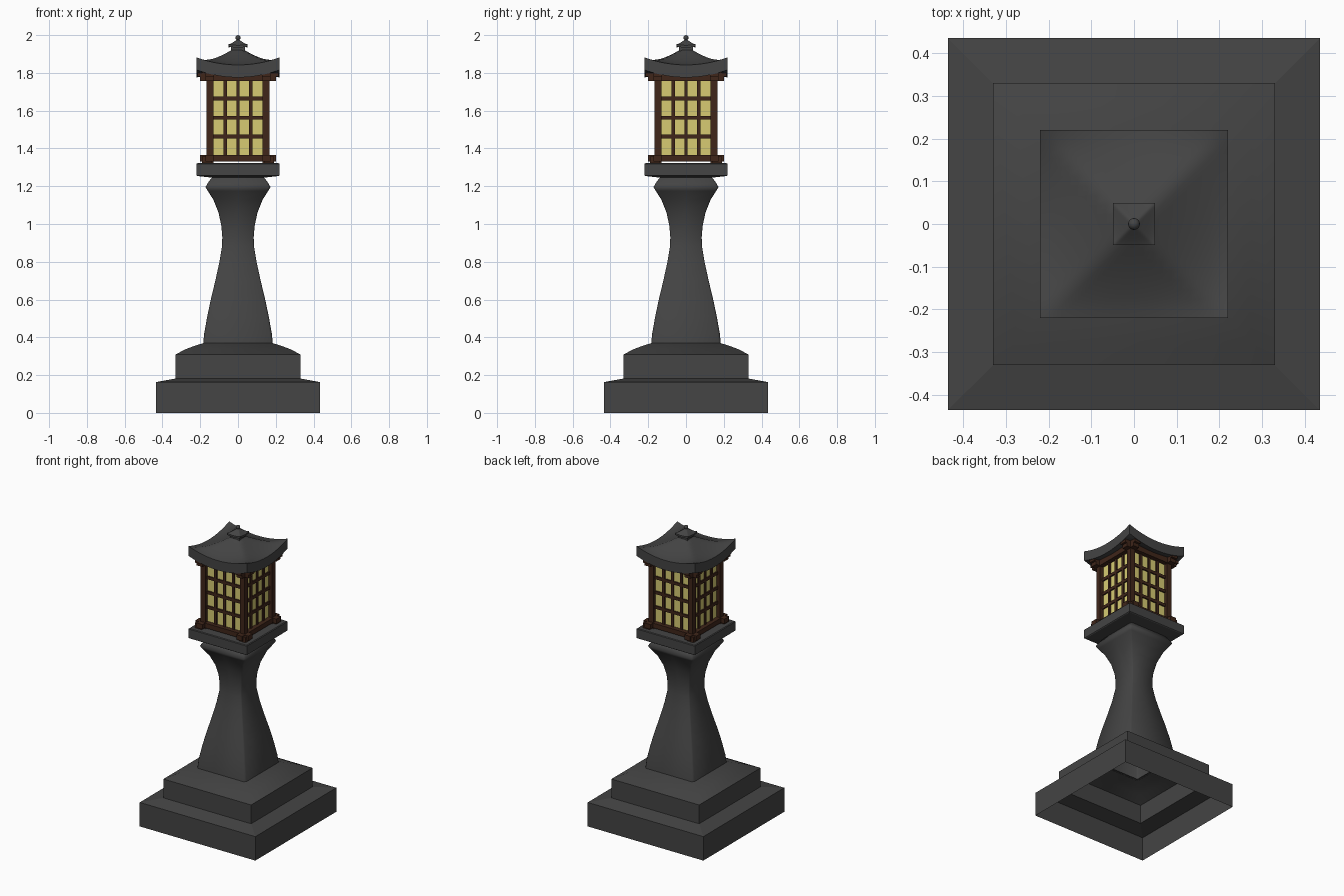
import bpy, bmesh
from math import radians, pi
from mathutils import Matrix, Vector

cube = bpy.data.objects.get("Cube")
if cube:
    bpy.data.objects.remove(cube, do_unlink=True)


def material(name, rgb):
    m = bpy.data.materials.new(name)
    m.use_nodes = True
    m.diffuse_color = (*rgb, 1)
    m.node_tree.nodes["Principled BSDF"].inputs["Base Color"].default_value = (*rgb, 1)
    return m


STONE = material("dark stone", (0.058, 0.058, 0.058))
WOOD = material("dark brown wood", (0.05, 0.019, 0.010))
GLOW = material("warm paper yellow", (0.68, 0.60, 0.17))


def finish(bm, name, mat, smooth=None):
    mesh = bpy.data.meshes.new(name)
    bm.to_mesh(mesh)
    bm.free()
    mesh.materials.append(mat)
    if smooth:
        mesh.shade_smooth()
        mesh.set_sharp_from_angle(angle=radians(smooth))
    ob = bpy.data.objects.new(name, mesh)
    bpy.context.collection.objects.link(ob)
    return ob


def square_loft(name, profile, mat, ts=(-1,), smooth=None, close=False):
    """Stack square rings; profile holds (half width, height), ts the points along each side."""
    bm = bmesh.new()
    rings = []
    for w, z in profile:
        ring = []
        for k in range(4):
            turn = Matrix.Rotation(k * pi / 2, 3, 'Z')
            ring += [bm.verts.new(turn @ Vector((t * w, -w, z))) for t in ts]
        rings.append(ring)
    n = len(rings[0])
    for a, b in zip(rings, rings[1:]):
        for i in range(n):
            j = (i + 1) % n
            bm.faces.new((a[i], a[j], b[j], b[i]))
    if close:
        bm.faces.new(rings[0][::-1])
        bm.faces.new(rings[-1])
    return finish(bm, name, mat, smooth)


def boxes(name, specs, mat, turns=4):
    """Boxes given as (centre, size), repeated around the vertical axis."""
    bm = bmesh.new()
    for k in range(turns):
        turn = Matrix.Rotation(k * pi / 2, 4, 'Z')
        for centre, size in specs:
            m = turn @ Matrix.Translation(centre) @ Matrix.Diagonal((*size, 1))
            bmesh.ops.create_cube(bm, size=1, matrix=m)
    return finish(bm, name, mat)


def flared_roof(name, half, eave, rise, power, lift, thick, mat):
    """Square roof with a hollow slope and upturned corners."""
    bm = bmesh.new()
    bmesh.ops.create_grid(bm, x_segments=20, y_segments=20, size=half)
    for v in bm.verts:
        u, w = sorted((abs(v.co.x), abs(v.co.y)))
        r = w / half
        s = u / w if w > 1e-6 else 0
        v.co.z = eave + rise * max(0, 1 - r) ** power + lift * r ** 4 * s ** 2
    under = bmesh.ops.extrude_face_region(bm, geom=bm.faces[:], use_keep_orig=True)["geom"]
    for v in under:
        if isinstance(v, bmesh.types.BMVert):
            v.co.z -= thick
    bmesh.ops.recalc_face_normals(bm, faces=bm.faces[:])
    return finish(bm, name, mat, 50)


# Stepped base, open underneath
square_loft("stepped_base", [(0.435, 0), (0.435, 0.163), (0.33, 0.182), (0.33, 0.31)], STONE)
square_loft("base_shoulder", [(0.33, 0.31), (0.275, 0.338), (0.23, 0.355), (0.175, 0.372)],
            STONE, smooth=45)

# Waisted square column with softened corners
column = [(0.184, 0.368), (0.179, 0.42), (0.163, 0.51), (0.144, 0.60), (0.12, 0.70),
          (0.098, 0.80), (0.085, 0.88), (0.083, 0.93), (0.088, 0.99), (0.103, 1.06),
          (0.131, 1.13), (0.160, 1.175), (0.172, 1.195), (0.158, 1.22), (0.135, 1.25)]
square_loft("column", column, STONE, ts=(-0.94, 0, 0.94), smooth=80)

# Slab under the lantern
square_loft("lantern_slab", [(0.135, 1.245), (0.215, 1.254), (0.22, 1.258), (0.22, 1.318),
                             (0.215, 1.322)], STONE, close=True)

# Glowing box and its wooden frame
boxes("paper_panes", [((0, 0, 1.565), (0.28, 0.28, 0.47))], GLOW, turns=1)
boxes("corner_posts", [((0.148, -0.148, 1.56), (0.036, 0.036, 0.48))], WOOD)
bars = [((x, -0.142, 1.56), (0.018, 0.014, 0.45)) for x in (-0.067, 0, 0.067)]
bars += [((0, -0.142, z), (0.27, 0.014, 0.02)) for z in (1.463, 1.563, 1.664)]
boxes("window_lattice", bars, WOOD)

# Rails cross at the corners, one pair slightly above the other
for name, z, length, height in (("bottom_rails", 1.348, 0.4, 0.032),
                                ("top_rails", 1.773, 0.40, 0.034),
                                ("eave_rails", 1.792, 0.43, 0.024)):
    bm_specs = [((0, -0.15, z), (length, 0.044, height))]
    boxes(name, bm_specs, WOOD)
boxes("rail_feet", [((0.165, -0.165, 1.34), (0.05, 0.05, 0.036))], WOOD)

# Roof and finial
flared_roof("roof", 0.22, 1.842, 0.1, 1.4, 0.04, 0.066, STONE)
square_loft("finial_neck", [(0.05, 1.895), (0.036, 1.912), (0.036, 1.945)], STONE, close=True)
flared_roof("finial_cap", 0.049, 1.946, 0.035, 1.1, 0.006, 0.012, STONE)
bm = bmesh.new()
bmesh.ops.create_uvsphere(bm, u_segments=12, v_segments=8, radius=0.014,
                          matrix=Matrix.Translation((0, 0, 1.986)))
finish(bm, "finial_knob", STONE, 60)
